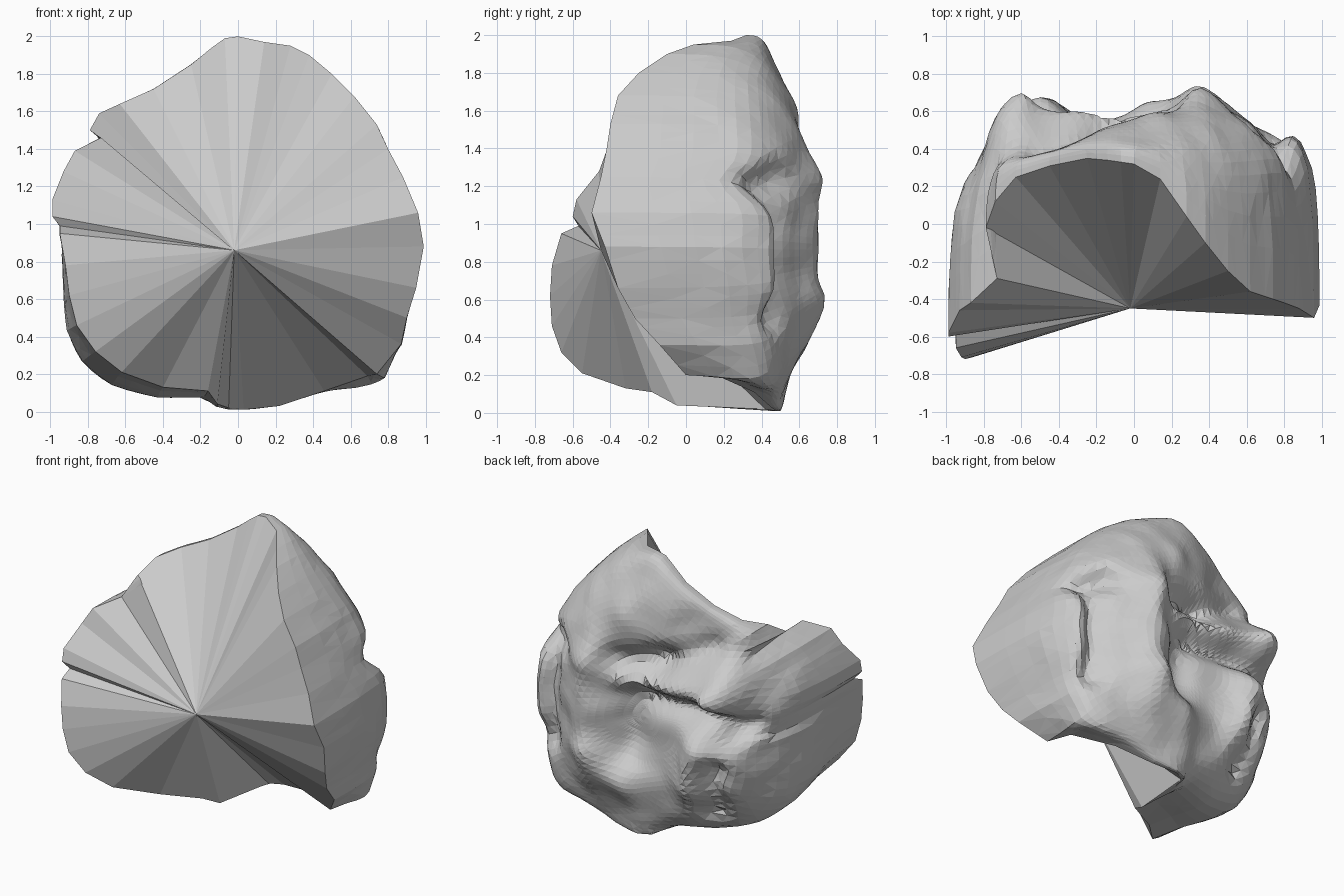
import bpy, math
from mathutils import Vector, noise

if "Cube" in bpy.data.objects:
    bpy.data.objects.remove(bpy.data.objects["Cube"])

APEX = Vector((-0.02, -0.45, 0.86))

# Rim of the open front: x, z, y, counter-clockwise from the right
RIM = [
    (.99, .88, -.43), (.96, 1.06, -.50), (.88, 1.25, -.45), (.80, 1.40, -.42),
    (.74, 1.53, -.40), (.62, 1.68, -.36), (.50, 1.80, -.25), (.38, 1.90, -.10),
    (.28, 1.95, .04), (.14, 1.97, .24), (.0, 2.0, .32), (-.07, 1.99, .33),
    (-.14, 1.94, .34), (-.25, 1.85, .35), (-.45, 1.72, .31), (-.63, 1.64, .25),
    (-.74, 1.59, .12), (-.79, 1.50, -.02), (-.73, 1.46, -.29), (-.87, 1.39, -.42),
    (-.93, 1.28, -.46), (-.99, 1.13, -.58), (-.99, 1.04, -.60), (-.95, .99, -.57),
    (-.95, .95, -.66), (-.92, .78, -.71), (-.90, .62, -.72), (-.86, .46, -.71),
    (-.76, .32, -.66), (-.62, .21, -.55), (-.40, .13, -.32), (-.16, .11, -.18),
    (-.11, .04, -.05), (-.05, .02, .42), (.03, .01, .48), (.22, .03, .45),
    (.46, .11, .36), (.69, .19, .18), (.74, .20, .0), (.87, .36, -.14),
    (.90, .50, -.27), (.95, .66, -.36),
]

# Ridges (+) and creases (-) on the back: x1, z1, x2, z2, width, height
FOLDS = [
    (.36, 1.20, .37, .65, .18, .17),
    (.15, 1.60, .30, 1.45, .22, .07),
    (.10, .42, .30, .42, .18, .12),
    (-.70, 1.24, -.66, 1.18, .14, .17),
    (-.58, 1.20, .10, 1.12, .09, .07),
    (-.50, .78, -.46, .50, .15, .15),
    (-.74, .75, -.70, .55, .12, .08),
    (.86, 1.00, .86, .65, .10, .03),
    (.74, 1.15, .75, .50, .09, -.11),
    (.95, 1.22, .66, 1.24, .08, -.13),
    (.15, 1.27, -.13, 1.30, .09, -.09),
    (-.13, 1.30, -.50, 1.46, .10, -.09),
    (-.08, 1.03, -.62, 1.02, .08, -.10),
    (-.72, .94, -.72, .94, .09, -.12),
    (-.86, 1.28, -.80, 1.00, .07, -.08),
    (-.60, .65, -.52, .30, .08, -.11),
    (.04, 1.00, .06, .60, .12, -.07),
    (-.55, 1.60, -.45, 1.60, .20, -.10),
]


def back_depth(x, z):
    """Depth of the folded back at a point seen from the front."""
    p, y = Vector((x, z)), 0.53
    for x1, z1, x2, z2, w, h in FOLDS:
        a, ab = Vector((x1, z1)), Vector((x2 - x1, z2 - z1))
        t = max(0, min(1, (p - a).dot(ab) / max(ab.length_squared, 1e-6)))
        y += h * math.exp(-((p - a - ab * t).length / w) ** 2)
    return y + 0.02 * noise.noise(Vector((x * 5, z * 5, 3)))


def make_object(name, verts, faces):
    mesh = bpy.data.meshes.new(name)
    mesh.from_pydata(verts, [], faces)
    mesh.update()
    obj = bpy.data.objects.new(name, mesh)
    bpy.context.collection.objects.link(obj)
    return obj


# Subdivide the rim, and make a softened copy that the shell relaxes towards
SUB = 3
rim = []
for i, a in enumerate(RIM):
    b = RIM[(i + 1) % len(RIM)]
    for k in range(SUB):
        x, z, y = Vector(a).lerp(Vector(b), k / SUB)
        rim.append(Vector((x, y, z)))
n = len(rim)
W = 5
soft = [sum((rim[(i + k) % n] for k in range(-W, W + 1)), Vector()) / (2 * W + 1)
        for i in range(n)]

# Front cap: a fan of flat wedges meeting at one point
make_object("front_fan", rim + [APEX], [(i, (i + 1) % n, n) for i in range(n)])

# Folded shell: rings running from the rim to the middle of the back
RINGS = 28
verts = []
for j in range(RINGS):
    r = 1 - (j / RINGS) ** 1.5
    for i in range(n):
        p = rim[i].lerp(soft[i], min(1, (1 - r) / 0.12))
        d = p - APEX
        ang = math.atan2(d.z, d.x)
        # lower left and lower right swell out past the rim
        swell = 0.17 * math.exp(-((ang + 2.35) / 0.6) ** 2)
        swell += 0.10 * math.exp(-((ang + 0.75) / 0.2) ** 2)
        u = (1 - r) / 0.08
        s = r * (1 + (swell + 0.03) * u * math.exp(1 - u))
        x, z = APEX.x + d.x * s, max(0.01, APEX.z + d.z * s)
        # steep side walls, a gentler slope over the top
        power = 11 + 4 * math.cos(ang) - 6 * max(0, math.sin(ang)) ** 4
        rise = math.sqrt(max(0, 1 - r ** power))
        y = p.y + (back_depth(x, z) - p.y) * rise
        # faint lumps that break up the even surface
        x += 0.02 * rise * noise.noise(Vector((x, y, z)) * 6)
        verts.append(Vector((x, y, z)))
verts.append(Vector((APEX.x, back_depth(APEX.x, APEX.z), APEX.z)))

faces = []
for j in range(RINGS - 1):
    for i in range(n):
        a, b = j * n + i, j * n + (i + 1) % n
        c, d = b + n, a + n
        faces += [(a, d, c), (a, c, b)] if (i + j) % 2 else [(a, d, b), (b, d, c)]
last = (RINGS - 1) * n
faces += [(last + i, len(verts) - 1, last + (i + 1) % n) for i in range(n)]
make_object("folded_shell", verts, faces)
